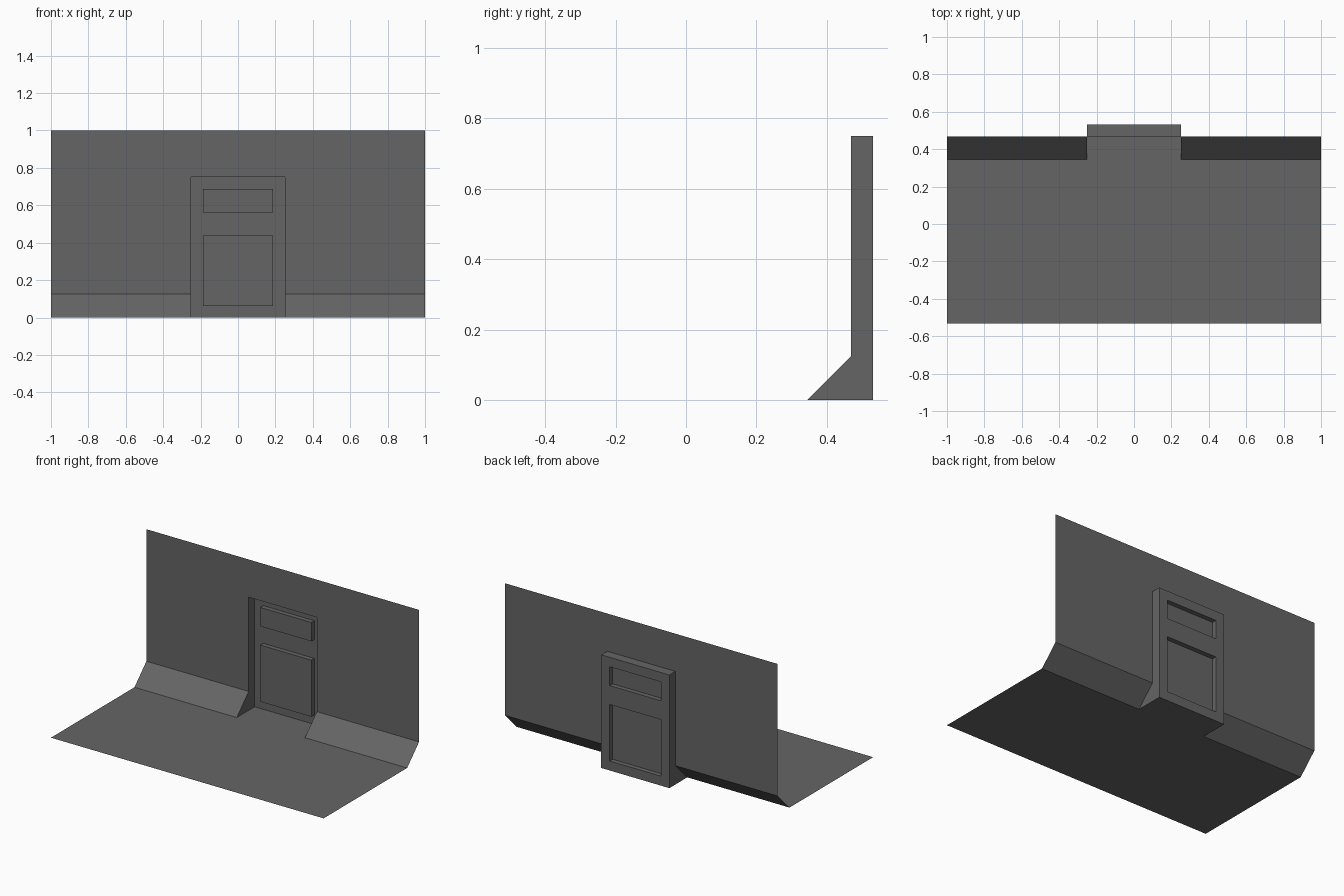
import bpy

if "Cube" in bpy.data.objects:
    bpy.data.objects.remove(bpy.data.objects["Cube"])

# One flat grey for everything
grey = bpy.data.materials.new("dark_grey")
grey.diffuse_color = (0.13, 0.13, 0.13, 1)
grey.use_nodes = True
grey.node_tree.nodes["Principled BSDF"].inputs["Base Color"].default_value = grey.diffuse_color

# Key depths (y) and heights (z)
FRONT, SLOPE, WALL, DOOR = -0.53125, 0.34375, 0.46875, 0.53125
SLOPE_Z, DOOR_Z, TOP = 0.125, 0.75, 1.0
HALF, GAP, PANEL = 1.0, 0.25, 0.1875
RAISE = 0.03125


def part(name, faces, mirror=False):
    """Open sheet made from a short list of polygons, optionally mirrored in x."""
    verts, polys = [], []
    for f in faces:
        polys.append(range(len(verts), len(verts) + len(f)))
        verts += f
    mesh = bpy.data.meshes.new(name)
    mesh.from_pydata(verts, [], [list(p) for p in polys])
    mesh.materials.append(grey)
    ob = bpy.data.objects.new(name, mesh)
    bpy.context.collection.objects.link(ob)
    if mirror:
        ob.modifiers.new("mirror", 'MIRROR').use_axis[0] = True
    return ob


def flat(x0, x1, y0, y1, z0, z1):
    """Quad spanning x, running from (y0, z0) to (y1, z1)."""
    return [(x0, y0, z0), (x1, y0, z0), (x1, y1, z1), (x0, y1, z1)]


def upright(x0, x1, z0, z1, y):
    return flat(x0, x1, y, y, z0, z1)


# Floor, running into the door recess
part("floor", [flat(-HALF, HALF, FRONT, SLOPE, 0, 0),
               flat(-GAP, GAP, SLOPE, DOOR, 0, 0)])

# Sloped skirting on both sides of the door
part("skirting", [flat(GAP, HALF, SLOPE, WALL, 0, SLOPE_Z)], mirror=True)

# Wall beside and above the door
part("wall_side", [upright(GAP, HALF, SLOPE_Z, TOP, WALL)], mirror=True)
part("wall_above_door", [upright(-GAP, GAP, DOOR_Z, TOP, WALL)])

# Recess sides (with the skirting ends) and recess ceiling
part("recess_side", [
    [(GAP, SLOPE, 0), (GAP, WALL, SLOPE_Z), (GAP, WALL, 0)],
    [(GAP, WALL, 0), (GAP, WALL, DOOR_Z), (GAP, DOOR, DOOR_Z), (GAP, DOOR, 0)],
], mirror=True)
part("recess_ceiling", [flat(-GAP, GAP, DOOR, WALL, DOOR_Z, DOOR_Z)])

# Door: frame with two raised panels, open at the back
panels = [(0.0625, 0.4375), (0.5625, 0.6875)]
rails = [(0, 0.0625), (0.4375, 0.5625), (0.6875, DOOR_Z)]
frame = [upright(-PANEL, PANEL, a, b, DOOR) for a, b in rails]
for x0, x1 in ((-GAP, -PANEL), (PANEL, GAP)):
    frame.append(upright(x0, x1, 0, DOOR_Z, DOOR))
part("door_frame", frame)

for name, (a, b) in zip(("lower_panel", "upper_panel"), panels):
    y = DOOR - RAISE
    p, q = PANEL, -PANEL
    part(name, [
        upright(q, p, a, b, y),
        flat(q, p, y, DOOR, b, b),
        flat(q, p, DOOR, y, a, a),
        [(p, y, a), (p, DOOR, a), (p, DOOR, b), (p, y, b)],
        [(q, y, a), (q, y, b), (q, DOOR, b), (q, DOOR, a)],
    ])
